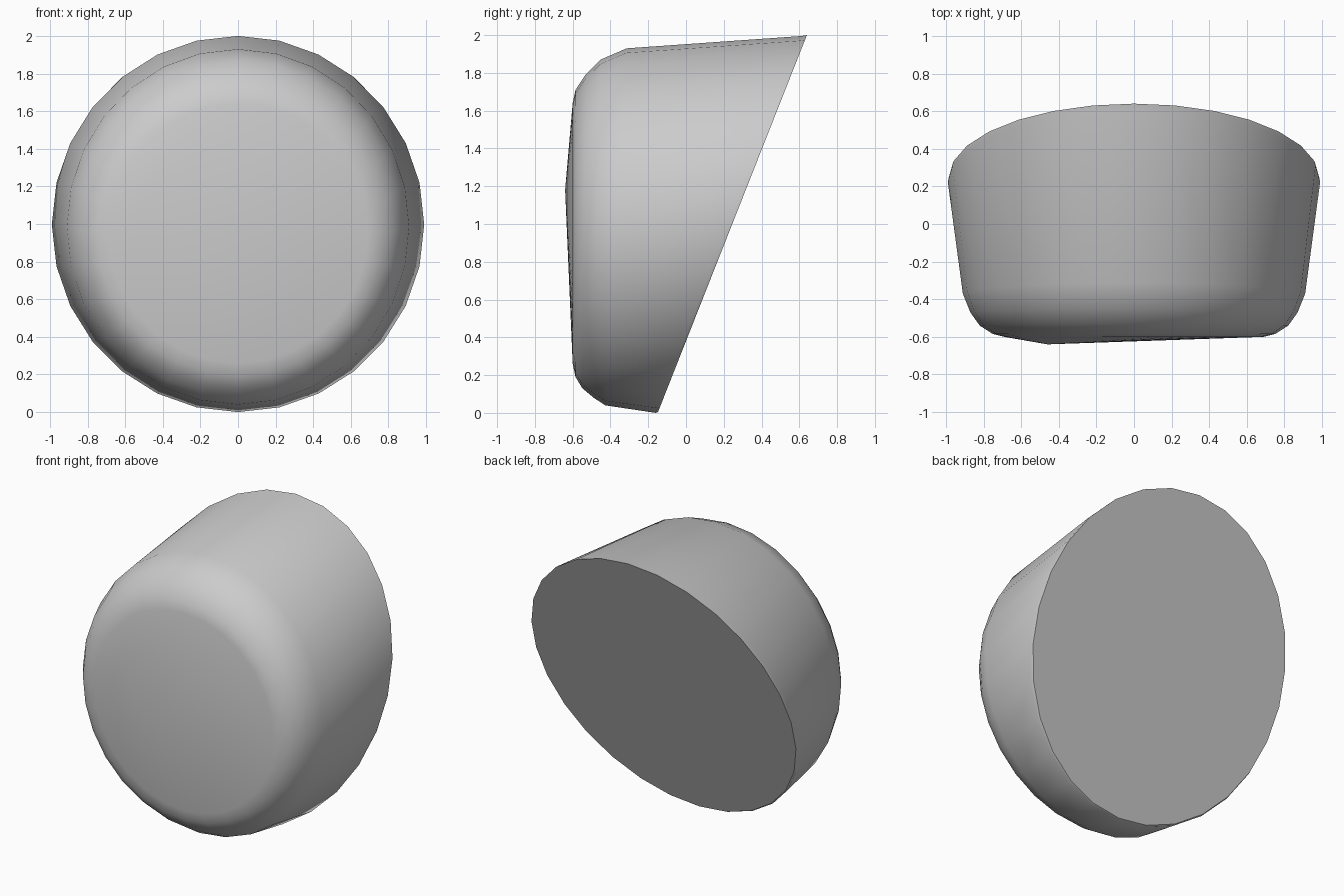
import bpy, bmesh, math

cube = bpy.data.objects.get("Cube")
if cube:
    bpy.data.objects.remove(cube)

SIDES = 28

# Matt grey for the whole body
grey = bpy.data.materials.new("matt_grey")
grey.use_nodes = True
colour = (0.6, 0.6, 0.6, 1)
grey.diffuse_color = colour
grey.node_tree.nodes["Principled BSDF"].inputs["Base Color"].default_value = colour

bm = bmesh.new()


def ring(half_width, bottom, top, depth, tilt):
    """Oval loop facing the front, leaning back by tilt per unit of height."""
    middle, half_height = (top + bottom) / 2, (top - bottom) / 2
    loop = []
    for i in range(SIDES):
        a = math.tau * i / SIDES
        z = middle + half_height * math.sin(a)
        loop.append(bm.verts.new((half_width * math.cos(a), depth + tilt * (z - 1), z)))
    return loop


# Rounded front shoulder, tapering wall, slanted back rim
rings = [ring(*values) for values in (
    (0.69, 0.26, 1.64, -0.60, 0.0),
    (0.75, 0.19, 1.71, -0.585, 0.0),
    (0.82, 0.13, 1.79, -0.54, 0.01),
    (0.87, 0.08, 1.87, -0.47, 0.02),
    (0.91, 0.04, 1.93, -0.37, 0.06),
    (0.99, 0.0, 1.995, 0.225, 0.385),
    (0.985, 0.005, 2.0, 0.245, 0.395),
)]
for near, far in zip(rings, rings[1:]):
    for i in range(SIDES):
        j = (i + 1) % SIDES
        bm.faces.new((near[i], near[j], far[j], far[i]))

# Shallow front with an off-centre high point, flat slanted back
peak = bm.verts.new((-0.46, -0.64, 1.18))
for i in range(SIDES):
    bm.faces.new((rings[0][i], rings[0][(i + 1) % SIDES], peak))
bm.faces.new(rings[-1])
bmesh.ops.recalc_face_normals(bm, faces=bm.faces)

mesh = bpy.data.meshes.new("slanted_cup_body")
bm.to_mesh(mesh)
bm.free()
mesh.materials.append(grey)
body = bpy.data.objects.new("slanted_cup_body", mesh)
bpy.context.collection.objects.link(body)

bpy.ops.object.select_all(action="DESELECT")
body.select_set(True)
bpy.context.view_layer.objects.active = body
bpy.ops.object.shade_smooth_by_angle(angle=math.radians(35))
